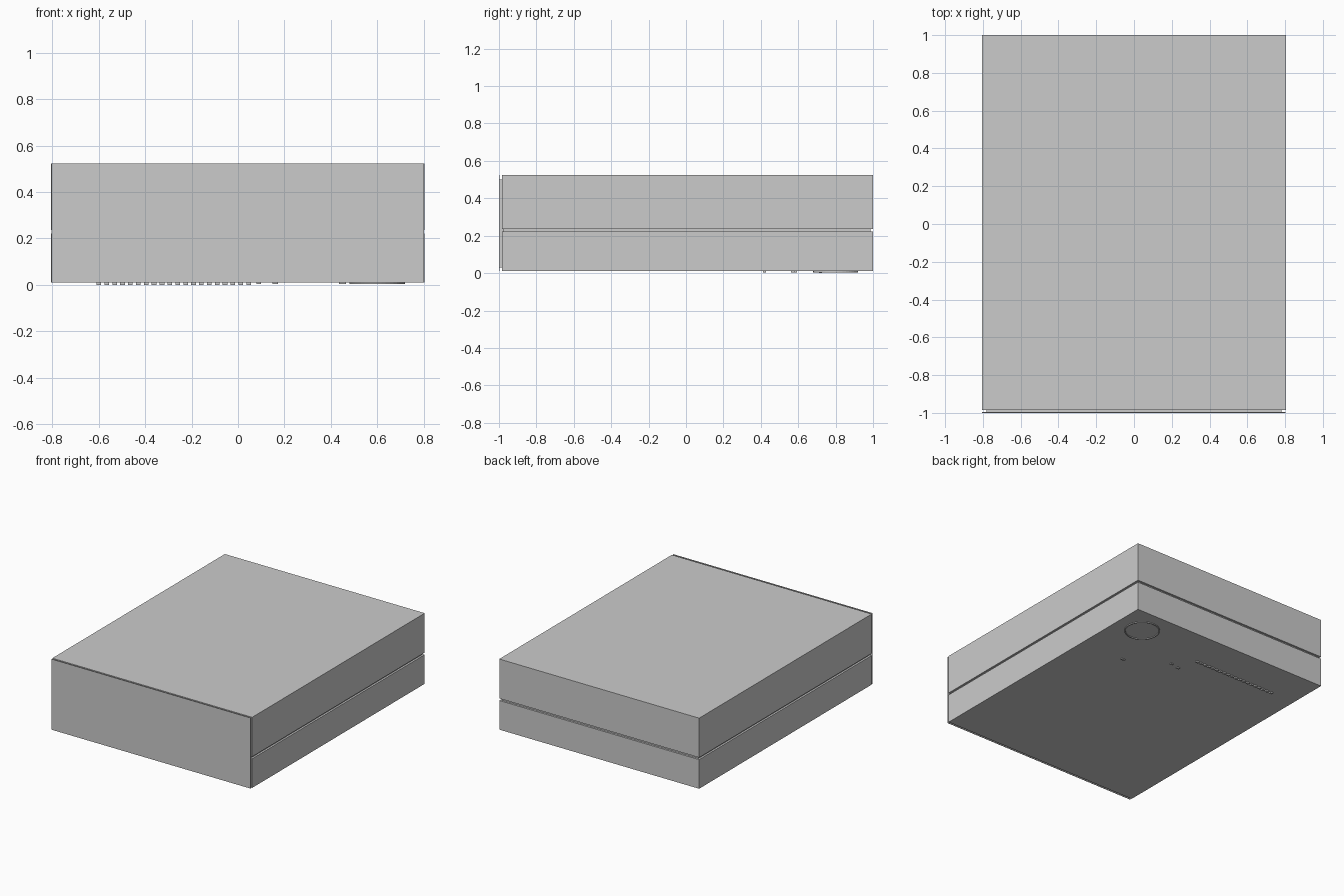
import bpy, bmesh, math

if "Cube" in bpy.data.objects:
    bpy.data.objects.remove(bpy.data.objects["Cube"])

grey = bpy.data.materials.new("light_grey")
grey.diffuse_color = (0.6, 0.6, 0.6, 1)
grey.use_nodes = True
grey.node_tree.nodes["Principled BSDF"].inputs["Base Color"].default_value = grey.diffuse_color


def finish(name, bm):
    me = bpy.data.meshes.new(name)
    bmesh.ops.recalc_face_normals(bm, faces=bm.faces)
    bm.to_mesh(me)
    bm.free()
    me.materials.append(grey)
    ob = bpy.data.objects.new(name, me)
    bpy.context.collection.objects.link(ob)
    return ob


def add_box(bm, x0, x1, y0, y1, z0, z1):
    verts = bmesh.ops.create_cube(bm, size=1)["verts"]
    for v in verts:
        v.co = (x1 if v.co.x > 0 else x0,
                y1 if v.co.y > 0 else y0,
                z1 if v.co.z > 0 else z0)


def box(name, *dims):
    bm = bmesh.new()
    add_box(bm, *dims)
    return finish(name, bm)


# Two stacked slabs with a recessed core forming the groove between them
box("lower_case", -0.806, 0.804, -0.985, 1.0, 0.01, 0.222)
box("upper_case", -0.806, 0.804, -0.985, 1.0, 0.237, 0.524)
box("groove_core", -0.792, 0.79, -0.975, 0.986, 0.2, 0.26)

# Thin full-height front panel, separated from the case by a narrow seam
box("front_panel", -0.804, 0.802, -1.0, -0.996, 0.01, 0.524)
box("front_panel_mount", -0.78, 0.78, -0.998, -0.97, 0.03, 0.5)

# Round raised ring on the underside
bm = bmesh.new()
n, rings = 40, []
for r, z in ((0.12, 0.012), (0.12, 0.004), (0.112, 0.004), (0.112, 0.012)):
    rings.append([bm.verts.new((0.6 + r * math.cos(2 * math.pi * i / n),
                                0.8 + r * math.sin(2 * math.pi * i / n), z))
                  for i in range(n)])
for k in range(4):
    a, b = rings[k], rings[(k + 1) % 4]
    for i in range(n):
        j = (i + 1) % n
        bm.faces.new((a[i], a[j], b[j], b[i]))
finish("underside_ring", bm)

# Row of short dashes on the underside
bm = bmesh.new()
for i in range(20):
    x = -0.61 + i * 0.034
    add_box(bm, x, x + 0.02, 0.712, 0.728, 0.0, 0.012)
finish("underside_dashes", bm)

# Small raised marks on the underside
bm = bmesh.new()
for x, y, w in ((0.45, 0.42, 0.03), (0.16, 0.585, 0.024), (0.09, 0.57, 0.02)):
    add_box(bm, x - w / 2, x + w / 2, y - 0.008, y + 0.008, 0.004, 0.012)
finish("underside_marks", bm)
